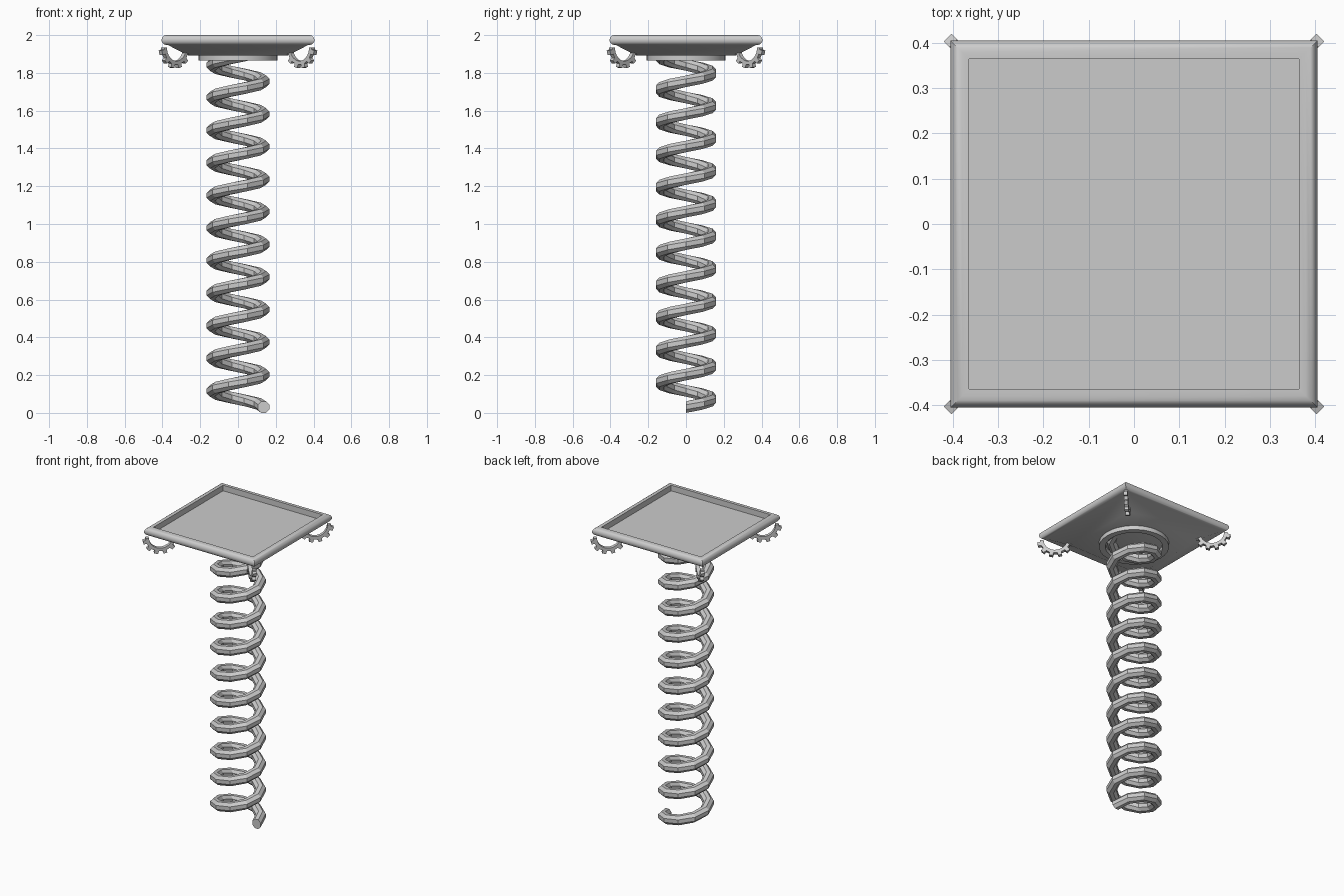
import bpy
from math import sin, cos, pi, radians

if "Cube" in bpy.data.objects:
    bpy.data.objects.remove(bpy.data.objects["Cube"])

PLATE_HALF = 0.405


def loft(name, loops, caps=True, cyclic=False, smooth=None):
    """Skin a sequence of equal-length closed loops."""
    n, m = len(loops[0]), len(loops)
    verts = [p for loop in loops for p in loop]
    faces = []
    for i in range(m if cyclic else m - 1):
        a, b = i * n, ((i + 1) % m) * n
        for j in range(n):
            k = (j + 1) % n
            faces.append((a + j, a + k, b + k, b + j))
    if caps and not cyclic:
        faces.append(tuple(reversed(range(n))))
        faces.append(tuple(range((m - 1) * n, m * n)))
    me = bpy.data.meshes.new(name)
    me.from_pydata(verts, [], faces)
    ob = bpy.data.objects.new(name, me)
    bpy.context.collection.objects.link(ob)
    bpy.ops.object.select_all(action='DESELECT')
    ob.select_set(True)
    bpy.context.view_layer.objects.active = ob
    bpy.ops.object.mode_set(mode='EDIT')
    bpy.ops.mesh.select_all(action='SELECT')
    bpy.ops.mesh.normals_make_consistent(inside=False)
    bpy.ops.object.mode_set(mode='OBJECT')
    if smooth:
        bpy.ops.object.shade_smooth_by_angle(angle=radians(smooth))
    return ob


def square(h, z):
    return [(-h, -h, z), (h, -h, z), (h, h, z), (-h, h, z)]


def circle(r, z, n=32):
    return [(r * cos(2 * pi * i / n), r * sin(2 * pi * i / n), z) for i in range(n)]


# platform: tapered underside, rounded rim, recessed top
r = 0.026
profile = [(0.265, 1.893), (0.37, 1.947)]
for i in range(9):
    a = -pi / 2 + pi * i / 8
    profile.append((PLATE_HALF - r + r * cos(a), 2 - r + r * sin(a)))
profile += [(0.364, 2.0), (0.364, 1.963)]
loft("platform", [square(h, z) for h, z in profile], smooth=35)

# round collar under the platform
loft("collar", [circle(0.21, 1.9), circle(0.21, 1.866), circle(0.172, 1.866), circle(0.172, 1.9)],
     cyclic=True, smooth=35)

# coil spring: octagonal wire, ten steps per turn, eleven turns
WIRE, COIL, PITCH, STEPS = 0.033, 0.136, 0.1725, 10
loops = []
for s in range(11 * STEPS + 1):
    t = 2 * pi * s / STEPS
    z = WIRE * cos(pi / 8) + PITCH * s / STEPS
    loop = []
    for k in range(8):
        a = 2 * pi * (k + 0.5) / 8
        d = COIL + WIRE * cos(a)
        loop.append((d * cos(t), d * sin(t), z + WIRE * sin(a)))
    loops.append(loop)
loft("coil_spring", loops)


# toothed half ring hanging in the diagonal plane of each corner
def corner_ring(name, direction):
    c, s = cos(direction), sin(direction)
    half = 0.012
    loops = []

    def section(angle, r_in, r_out):
        pts = []
        for rad, w in ((r_in, -half), (r_out, -half), (r_out, half), (r_in, half)):
            d = 0.472 + rad * cos(angle)
            pts.append((d * c - w * s, d * s + w * c, 1.935 + rad * sin(angle)))
        return pts

    loops.append(section(-pi, 0.072, 0.092))
    for i in range(6):
        mid = -pi + radians(15 + 30 * i)
        for off, rad in ((-8, 0.092), (-6, 0.111), (6, 0.111), (8, 0.092)):
            loops.append(section(mid + radians(off), 0.072, rad))
    loops.append(section(0, 0.072, 0.092))
    loft(name, loops)


for i in range(4):
    corner_ring(f"corner_ring_{i + 1}", pi / 4 + i * pi / 2)
